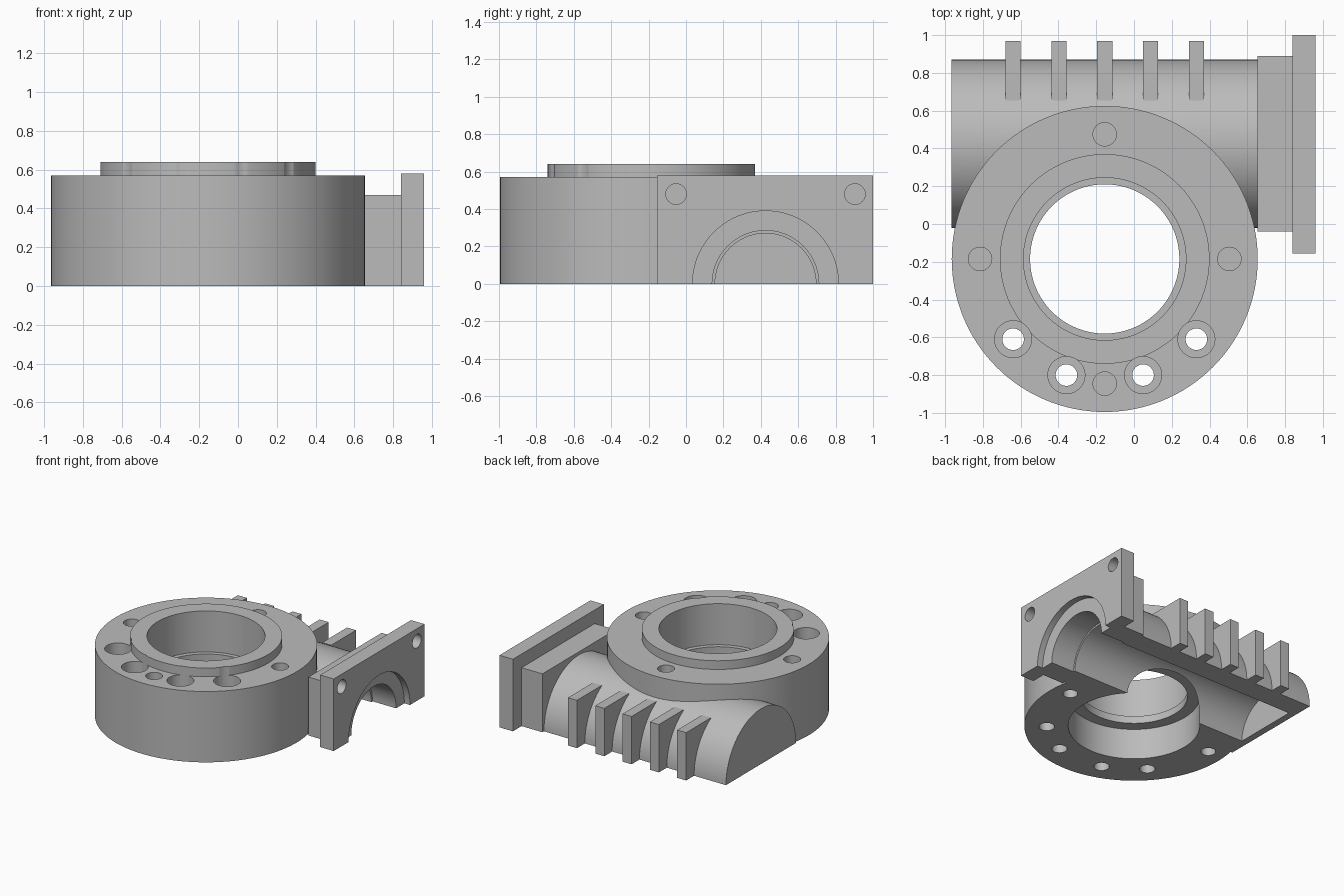
import bpy
from math import radians

if "Cube" in bpy.data.objects:
    bpy.data.objects.remove(bpy.data.objects["Cube"], do_unlink=True)

grey = bpy.data.materials.new("cast_grey")
grey.use_nodes = True
grey.diffuse_color = (0.5, 0.5, 0.5, 1)
grey.node_tree.nodes["Principled BSDF"].inputs["Base Color"].default_value = (0.5, 0.5, 0.5, 1)

GX, GY = -0.155, -0.185      # wheel axis
WY = 0.425                   # worm axis, lying on z = 0
LOW = -0.6                   # solids run below the split plane, then get trimmed


def box(name, x0, x1, y0, y1, z0, z1):
    bpy.ops.mesh.primitive_cube_add(size=1, location=((x0 + x1) / 2, (y0 + y1) / 2, (z0 + z1) / 2))
    ob = bpy.context.object
    ob.name = name
    ob.scale = (x1 - x0, y1 - y0, z1 - z0)
    bpy.ops.object.transform_apply(location=True, rotation=True, scale=True)
    return ob


def upright(name, x, y, r, z0, z1, sides=48):
    bpy.ops.mesh.primitive_cylinder_add(vertices=sides, radius=r, depth=z1 - z0,
                                        location=(x, y, (z0 + z1) / 2))
    ob = bpy.context.object
    ob.name = name
    bpy.ops.object.transform_apply(location=True, rotation=True, scale=True)
    return ob


def lying(name, x0, x1, r, y=WY, z=0, sides=96):
    bpy.ops.mesh.primitive_cylinder_add(vertices=sides, radius=r, depth=x1 - x0,
                                        location=((x0 + x1) / 2, y, z), rotation=(0, radians(90), 0))
    ob = bpy.context.object
    ob.name = name
    bpy.ops.object.transform_apply(location=True, rotation=True, scale=True)
    return ob


def combine(body, part, operation):
    mod = body.modifiers.new("combine", "BOOLEAN")
    mod.operation = operation
    mod.solver = "EXACT"
    mod.object = part
    bpy.context.view_layer.objects.active = body
    bpy.ops.object.modifier_apply(modifier=mod.name)
    bpy.data.objects.remove(part, do_unlink=True)


# Wheel drum with raised collar, worm tube, end block and flange
housing = upright("gearbox_housing", GX, GY, 0.81, LOW, 0.57, 128)
solids = [
    upright("collar", GX, GY, 0.555, 0.4, 0.64, 128),
    lying("worm_tube", -0.965, 0.75, 0.445),
    box("end_block", 0.655, 0.9, -0.04, 0.89, LOW, 0.47),
    box("flange", 0.84, 0.96, -0.155, 1.0, LOW, 0.58),
]
# Cooling fins
for i in range(5):
    x = GX + (i - 2) * 0.243
    solids.append(box("fin", x - 0.04, x + 0.04, 0.655, 0.97, LOW, 0.385))
for part in solids:
    combine(housing, part, "UNION")

# Wheel bore: seat above, lip, chamber below
cuts = [
    upright("bore", GX, GY, 0.395, LOW - 0.1, 0.8, 128),
    upright("seat", GX, GY, 0.43, 0.31, 0.8, 128),
    upright("chamber", GX, GY, 0.486, LOW - 0.1, 0.25, 128),
    # Worm bore, bearing seat and flange recess
    lying("worm_bore", -0.91, 1.1, 0.27),
    lying("bearing_seat", 0.7, 1.1, 0.285),
    lying("recess", 0.91, 1.1, 0.39),
]
# Counterbored bolt holes, mirrored about the wheel axis
for side in (-1, 1):
    for dx, dy in ((0.485, -0.425), (0.203, -0.615)):
        x, y = GX + side * dx, GY + dy
        cuts.append(upright("bolt_hole", x, y, 0.057, LOW - 0.1, 0.8))
        cuts.append(upright("counterbore", x, y, 0.098, 0.43, 0.8))
    # Blind pin holes above and below
    cuts.append(upright("pin_top_x", GX + side * 0.66, GY, 0.062, 0.42, 0.8))
    cuts.append(upright("pin_top_y", GX, GY + side * 0.66, 0.062, 0.42, 0.8))
    cuts.append(upright("pin_bottom", GX + side * 0.665, GY + 0.06, 0.055, LOW - 0.1, 0.15))
    # Flange bolt holes
    cuts.append(lying("flange_hole", 0.841, 1.1, 0.055, WY + side * 0.478, 0.48, 48))
# Split plane trim
cuts.append(box("trim", -2, 2, -2, 2, -2, 0))
for part in cuts:
    combine(housing, part, "DIFFERENCE")

housing.data.materials.clear()
housing.data.materials.append(grey)
for poly in housing.data.polygons:
    poly.material_index = 0
bpy.ops.object.select_all(action="DESELECT")
housing.select_set(True)
bpy.context.view_layer.objects.active = housing
bpy.ops.object.shade_smooth_by_angle(angle=radians(30))
